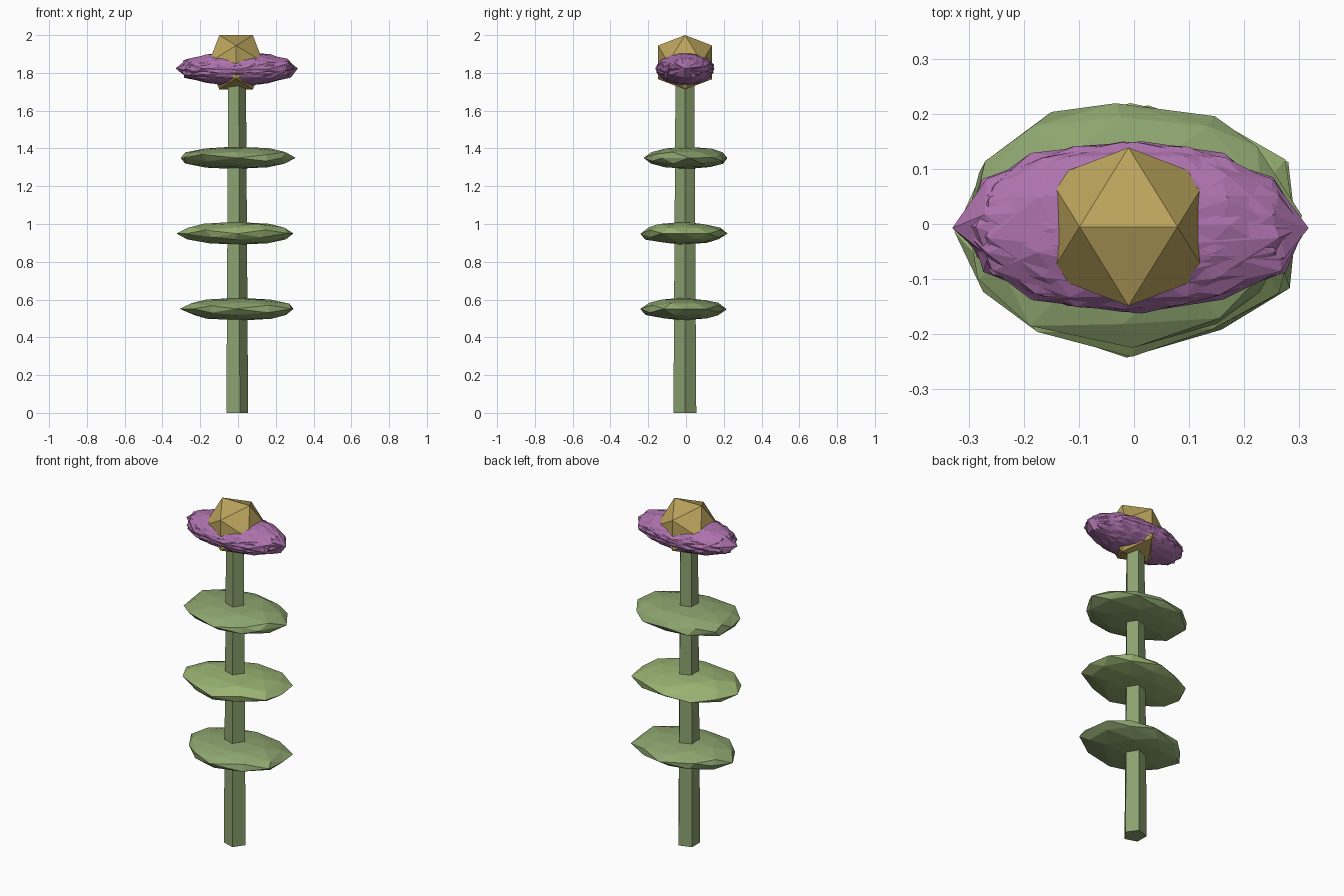
import bpy, bmesh, math, random
from mathutils import Vector, Matrix

if "Cube" in bpy.data.objects:
    bpy.data.objects.remove(bpy.data.objects["Cube"])

random.seed(4)
PHI = (1 + 5 ** 0.5) / 2


def material(name, rgb):
    m = bpy.data.materials.new(name)
    m.diffuse_color = (*rgb, 1)
    m.use_nodes = True
    m.node_tree.nodes["Principled BSDF"].inputs["Base Color"].default_value = m.diffuse_color
    return m


def finish(bm, name, mat):
    bmesh.ops.recalc_face_normals(bm, faces=bm.faces)
    me = bpy.data.meshes.new(name)
    bm.to_mesh(me)
    bm.free()
    me.materials.append(mat)
    ob = bpy.data.objects.new(name, me)
    bpy.context.collection.objects.link(ob)
    return ob


def ico_ball(name, mat, center, scale, detail=0, jitter=(0, 0, 0), roll=0):
    """Faceted ball with an edge on top; jittered, rolled about x, scaled."""
    pts = []
    for a in (-1, 1):
        for b in (-PHI, PHI):
            pts += [Vector((a, 0, b)), Vector((0, b, a)), Vector((b, a, 0))]
    if detail:
        pts += [(p + q) / 2 for i, p in enumerate(pts) for q in pts[:i]
                if (p - q).length < 2.1]
    bm = bmesh.new()
    for p in pts:
        bm.verts.new(p.normalized())
    bmesh.ops.convex_hull(bm, input=bm.verts)
    spin = Matrix.Rotation(roll, 3, 'X')
    for v in bm.verts:
        c = spin @ v.co
        v.co = Vector([center[k] + scale[k] * (c[k] + random.uniform(-jitter[k], jitter[k]))
                       for k in range(3)])
    return finish(bm, name, mat)


stem_mat = material("stem_green", (0.26, 0.36, 0.16))
leaf_mats = [material("leaf_green", (0.27, 0.38, 0.16)),
             material("leaf_light_green", (0.32, 0.45, 0.17))]
petal_mat = material("petal_purple", (0.42, 0.17, 0.42))
gold_mat = material("centre_gold", (0.50, 0.37, 0.11))

# Five-sided tapering stem
bm = bmesh.new()
bmesh.ops.create_cone(bm, cap_ends=True, segments=5, radius1=0.0636, radius2=0.052,
                      depth=1.8,
                      matrix=Matrix.Translation((-0.01, -0.006, 0.9))
                      @ Matrix.Rotation(-math.pi / 2, 4, 'Z'))
finish(bm, "stem", stem_mat)

# Flat faceted leaf tiers
leaves = [(0.005, -0.008, 0.55), (-0.003, -0.016, 0.95), (-0.016, 0.008, 1.35)]
for i, c in enumerate(leaves):
    ico_ball(f"leaf_{i + 1}", leaf_mats[i % 2], c, (0.305, 0.226, 0.06), 1,
             (0.07, 0.07, 0.03))

# Overlapping spiky petals, each rolled a little about the long axis
for i in range(8):
    ico_ball(f"petal_{i + 1}", petal_mat, (-0.005, -0.005, 1.822), (0.31, 0.155, 0.09), 1,
             (0.07, 0.02, 0.02), math.tau * i / 8)

# Golden flower centre
ico_ball("flower_centre", gold_mat, (-0.01, -0.005, 1.856), (0.169, 0.169, 0.169))
